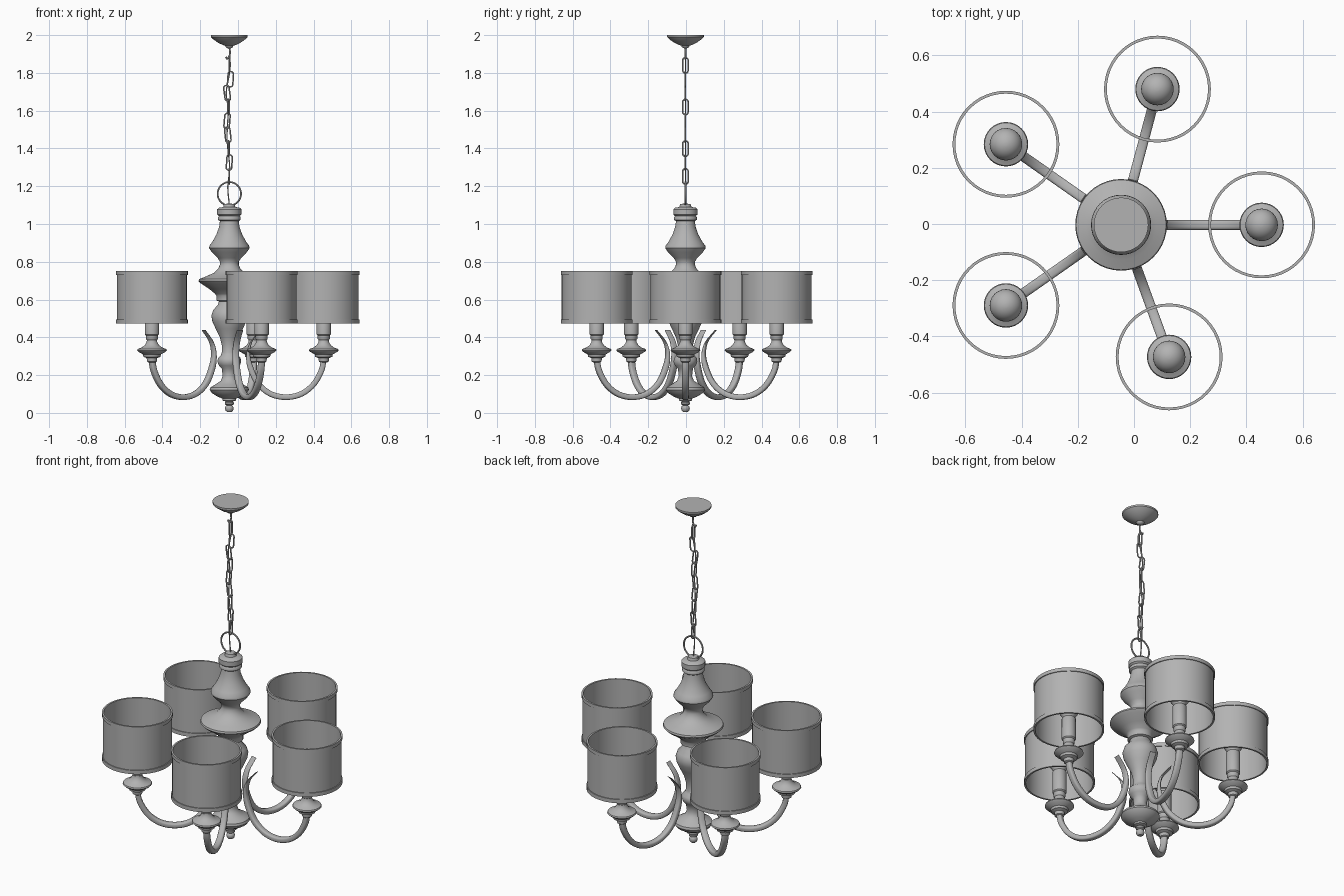
import bpy, bmesh, math
from mathutils import Vector, Matrix

if "Cube" in bpy.data.objects:
    bpy.data.objects.remove(bpy.data.objects["Cube"])

CX, CY = -0.046, -0.003
grey = bpy.data.materials.new("soft grey")
grey.diffuse_color = (0.45, 0.45, 0.45, 1)
grey.use_nodes = True
grey.node_tree.nodes["Principled BSDF"].inputs["Base Color"].default_value = grey.diffuse_color


def finish(name, bm, loc=(CX, CY, 0), rot=0, angle=40):
    bmesh.ops.recalc_face_normals(bm, faces=bm.faces[:])
    me = bpy.data.meshes.new(name)
    bm.to_mesh(me)
    bm.free()
    me.materials.append(grey)
    ob = bpy.data.objects.new(name, me)
    bpy.context.collection.objects.link(ob)
    ob.location = loc
    ob.rotation_euler = (0, 0, rot)
    bpy.ops.object.select_all(action='DESELECT')
    ob.select_set(True)
    bpy.context.view_layer.objects.active = ob
    bpy.ops.object.shade_smooth_by_angle(angle=math.radians(angle))
    return ob


def bridge(bm, rings, closed_path=False):
    n = len(rings[0])
    last = len(rings) if closed_path else len(rings) - 1
    for i in range(last):
        a, b = rings[i], rings[(i + 1) % len(rings)]
        for j in range(n):
            k = (j + 1) % n
            bm.faces.new((a[j], a[k], b[k], b[j]))
    if not closed_path:
        bm.faces.new(rings[0])
        bm.faces.new(rings[-1][::-1])


def lathe(name, prof, loc=(CX, CY, 0), seg=40, loop=False):
    bm = bmesh.new()
    rings = [[bm.verts.new((r * math.cos(2 * math.pi * j / seg), r * math.sin(2 * math.pi * j / seg), z))
              for j in range(seg)] for r, z in prof]
    bridge(bm, rings, loop)
    return finish(name, bm, loc)


def smooth_path(pts, steps=5):
    # Catmull-Rom through the control points
    p = [Vector(q) for q in pts]
    p = [2 * p[0] - p[1]] + p + [2 * p[-1] - p[-2]]
    out = []
    for i in range(1, len(p) - 2):
        a, b, c, d = p[i - 1:i + 3]
        for s in range(steps):
            t = s / steps
            out.append(0.5 * (2 * b + (c - a) * t + (2 * a - 5 * b + 4 * c - d) * t * t
                              + (3 * b - a - 3 * c + d) * t ** 3))
    return out + [p[-2]]


def sweep(name, pts, side, sizes, sec=12, closed=False, power=1.0, loc=(CX, CY, 0), rot=0):
    # sweep a superellipse along a planar path; side is the plane normal
    bm = bmesh.new()
    rings, n = [], len(pts)
    for i, p in enumerate(pts):
        if closed:
            t = pts[(i + 1) % n] - pts[i - 1]
        else:
            t = pts[min(i + 1, n - 1)] - pts[max(i - 1, 0)]
        nrm = t.normalized().cross(side)
        w, h = sizes(i / (n - 1))
        ring = []
        for j in range(sec):
            a = 2 * math.pi * (j + 0.5) / sec
            c, s = math.cos(a), math.sin(a)
            ring.append(bm.verts.new(p + side * w * math.copysign(abs(c) ** power, c)
                                     + nrm * h * math.copysign(abs(s) ** power, s)))
        rings.append(ring)
    bridge(bm, rings, closed)
    return finish(name, bm, loc, rot)


# ceiling canopy
lathe("ceiling_canopy", [(0.097, 2.0), (0.097, 1.99), (0.085, 1.978), (0.06, 1.96), (0.035, 1.948),
                         (0.022, 1.944), (0.018, 1.935), (0.008, 1.93)])

# turned central column with finial
lathe("central_column", [
    (0.012, 0.005), (0.02, 0.012), (0.023, 0.025), (0.02, 0.035), (0.014, 0.04), (0.024, 0.046),
    (0.024, 0.055), (0.018, 0.06), (0.035, 0.065), (0.035, 0.075), (0.06, 0.085), (0.092, 0.105),
    (0.104, 0.122), (0.1, 0.135), (0.075, 0.15), (0.045, 0.17), (0.035, 0.195), (0.04, 0.235),
    (0.055, 0.25), (0.063, 0.27), (0.06, 0.29), (0.045, 0.305), (0.04, 0.32), (0.04, 0.36),
    (0.05, 0.40), (0.072, 0.445), (0.09, 0.485), (0.095, 0.515), (0.085, 0.545), (0.062, 0.57),
    (0.055, 0.59), (0.068, 0.595), (0.068, 0.62), (0.075, 0.63), (0.105, 0.655), (0.15, 0.685),
    (0.163, 0.698), (0.16, 0.708), (0.125, 0.722), (0.08, 0.742), (0.058, 0.765), (0.05, 0.785),
    (0.05, 0.80), (0.062, 0.82), (0.092, 0.85), (0.107, 0.872), (0.105, 0.885), (0.09, 0.905),
    (0.068, 0.945), (0.054, 0.985), (0.05, 1.015), (0.06, 1.022), (0.06, 1.036), (0.055, 1.042),
    (0.064, 1.05), (0.064, 1.078), (0.055, 1.086), (0.032, 1.09), (0.028, 1.105), (0.01, 1.108)])


# wire loops: hanging ring, hook and chain links
def wire_loop(name, center, half_w, half_h, wire, yaw=0, tilt=0, n=24):
    m = Matrix.Rotation(yaw, 3, 'Z') @ Matrix.Rotation(tilt, 3, 'Y')
    straight = half_h - half_w
    pts = []
    for i in range(n):
        a = 2 * math.pi * (i + 0.5) / n
        z = half_w * math.sin(a) + math.copysign(straight, math.sin(a))
        pts.append(m @ Vector((half_w * math.cos(a), 0, z)))
    sweep(name, pts, m @ Vector((0, 1, 0)), lambda t: (wire, wire), sec=8, closed=True,
          loc=(CX + center[0], CY, center[1]))


wire_loop("hanging_ring", (0, 1.16), 0.062, 0.062, 0.005, n=40)
chain = [(0.0, 90, 0), (0.006, 0, 4), (-0.012, 0, -8), (-0.004, 75, 0), (-0.012, 0, 5), (-0.008, 0, -6),
         (-0.004, 80, 0), (0.0, 0, 4), (0.0, 90, 0)]
for i, (dx, yaw, tilt) in enumerate(chain):
    wire_loop("chain_link_%d" % (i + 1), (dx, 1.84 - i * 0.0735), 0.0145, 0.041, 0.0042,
              math.radians(yaw), math.radians(tilt))
hook = [Vector((x, 0, z)) for x, z in [(0, 1.935), (0.004, 1.91), (0, 1.89), (-0.012, 1.875), (-0.018, 1.885)]]
sweep("canopy_hook", smooth_path(hook), Vector((0, 1, 0)), lambda t: (0.005, 0.005), sec=8)

# supply cord threaded along the chain
cord = [(0, 0, 1.1), (-0.008, 0, 1.2), (0.002, 0, 1.3), (-0.012, 0, 1.45), (-0.006, 0, 1.6),
        (-0.016, 0, 1.7), (0.004, 0, 1.82), (0, 0, 1.935)]
sweep("supply_cord", smooth_path(cord), Vector((0, 1, 0)), lambda t: (0.0035, 0.0035), sec=8)

# five arms, each with drip cup, candle tube, bulb and drum shade
arm_path = smooth_path([(r, 0, z) for r, z in [
    (0.50, 0.29), (0.488, 0.225), (0.445, 0.15), (0.38, 0.1), (0.30, 0.083), (0.22, 0.1),
    (0.155, 0.152), (0.115, 0.23), (0.1, 0.305), (0.116, 0.375), (0.165, 0.437)]])


def arm_size(t):
    taper = 1 if t < 0.72 else max(0.12, (1 - t) / 0.28)
    return 0.018, 0.015 * taper


for k, deg in enumerate((0, 75, 145, 215, 290), 1):
    a = math.radians(deg)
    loc = (CX + 0.5 * math.cos(a), CY + 0.5 * math.sin(a), 0)
    sweep("arm_%d" % k, arm_path, Vector((0, 1, 0)), arm_size, sec=16, power=0.6, rot=a)
    lathe("drip_cup_%d" % k, [
        (0.02, 0.268), (0.026, 0.272), (0.028, 0.29), (0.045, 0.297), (0.048, 0.31), (0.07, 0.322),
        (0.079, 0.331), (0.076, 0.338), (0.055, 0.346), (0.038, 0.358), (0.028, 0.375), (0.027, 0.385),
        (0.032, 0.392), (0.032, 0.412), (0.03, 0.414)], loc, 32)
    lathe("candle_tube_%d" % k, [(0.032, 0.41), (0.038, 0.416), (0.038, 0.54), (0.034, 0.545)], loc, 32)
    bulb = [(0.03, 0.535), (0.036, 0.555)]
    bulb += [(0.058 * math.cos(b), 0.605 + 0.058 * math.sin(b))
             for b in [math.radians(-40 + i * 12) for i in range(11)]] + [(0.004, 0.6628)]
    lathe("bulb_%d" % k, bulb, loc, 24)
    lathe("drum_shade_%d" % k, [
        (0.18, 0.472), (0.19, 0.472), (0.19, 0.494), (0.185, 0.494), (0.185, 0.731), (0.19, 0.731),
        (0.19, 0.752), (0.18, 0.752)], loc, 48, True)
